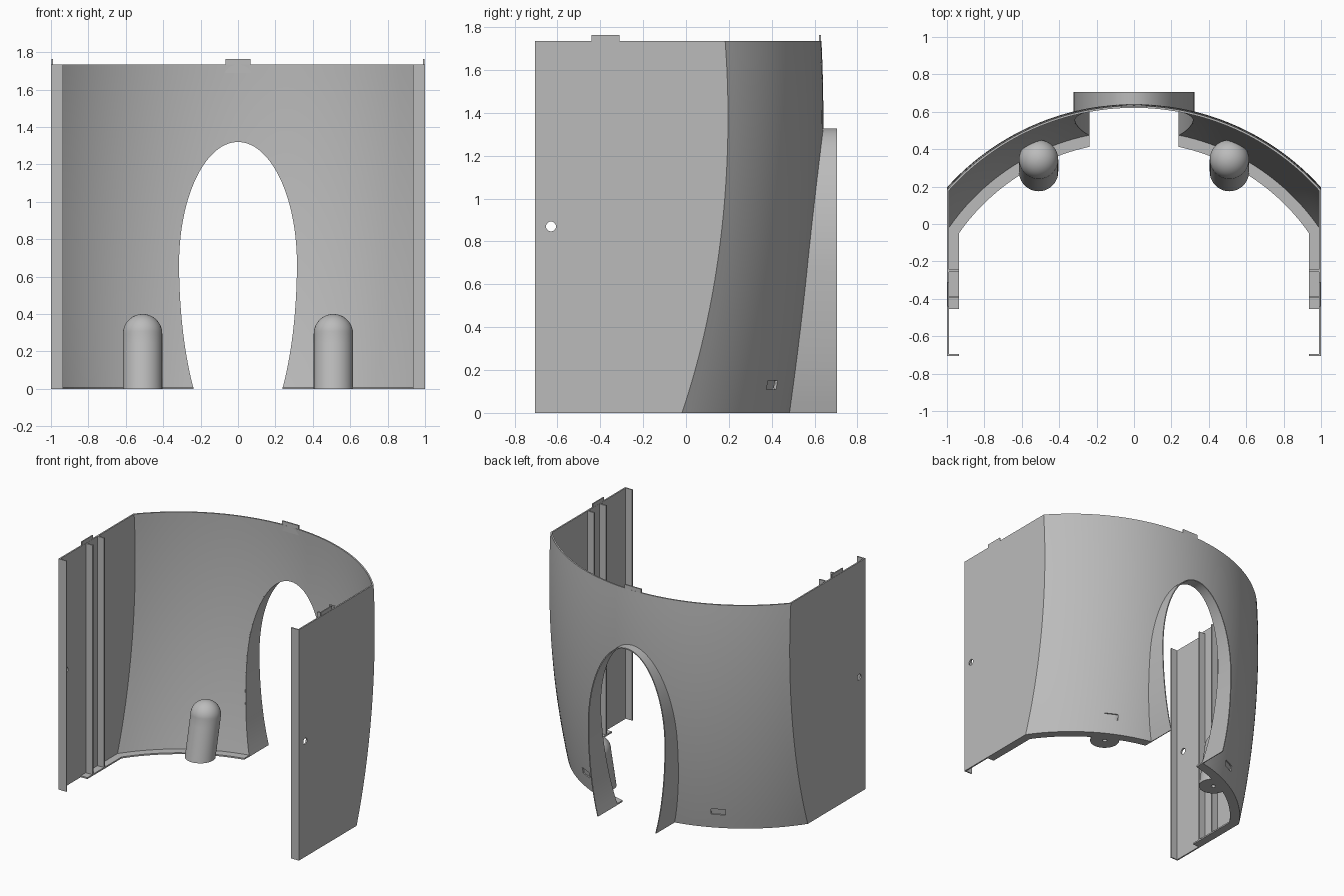
import bpy, bmesh
from math import sin, cos, pi, sqrt, asin, atan2, radians
from mathutils import Matrix

if "Cube" in bpy.data.objects:
    bpy.data.objects.remove(bpy.data.objects["Cube"])

grey = bpy.data.materials.new("light grey")
grey.use_nodes = True
COLOR = (0.5, 0.5, 0.5, 1)
grey.diffuse_color = COLOR
grey.node_tree.nodes["Principled BSDF"].inputs["Base Color"].default_value = COLOR

AXIS_Y = -0.705      # centre of the curved wall, also the front edge
HEIGHT = 1.735
THICK = 0.011


def radius(z):
    return 1.346 - 0.07 * (z - 1.38) ** 2


def wall_y(x, z, inset=0.0):
    return AXIS_Y + sqrt((radius(z) - inset) ** 2 - x * x)


def finish(name, bm):
    bmesh.ops.recalc_face_normals(bm, faces=bm.faces[:])
    mesh = bpy.data.meshes.new(name)
    bm.to_mesh(mesh)
    bm.free()
    mesh.materials.append(grey)
    ob = bpy.data.objects.new(name, mesh)
    bpy.context.collection.objects.link(ob)
    return ob


def activate(ob):
    bpy.ops.object.select_all(action='DESELECT')
    ob.select_set(True)
    bpy.context.view_layer.objects.active = ob


def smooth(ob):
    activate(ob)
    bpy.ops.object.shade_smooth_by_angle(angle=radians(30))


def sweep(name, sections):
    """Solid from a row of closed cross-sections with capped ends."""
    bm = bmesh.new()
    rows = [[bm.verts.new(p) for p in s] for s in sections]
    n = len(rows[0])
    for a, b in zip(rows, rows[1:]):
        for i in range(n):
            j = (i + 1) % n
            bm.faces.new((a[i], a[j], b[j], b[i]))
    bm.faces.new(rows[0])
    bm.faces.new(rows[-1])
    return finish(name, bm)


def box(name, x, y, z):
    corners = lambda h: [(x[0], y[0], h), (x[1], y[0], h), (x[1], y[1], h), (x[0], y[1], h)]
    return sweep(name, [corners(z[0]), corners(z[1])])


def cut(ob, cutter):
    mod = ob.modifiers.new("cut", 'BOOLEAN')
    mod.operation = 'DIFFERENCE'
    mod.solver = 'EXACT'
    mod.object = cutter
    activate(ob)
    bpy.ops.object.modifier_apply(modifier=mod.name)
    bpy.data.objects.remove(cutter)


def arch(low, grow):
    """Egg-shaped doorway outline as (x, z), right foot to left foot."""
    start = -asin((0.67 - low) / 1.02)
    pts = []
    for i in range(65):
        t = start + (pi - 2 * start) * i / 64
        tall = 0.65 + grow if sin(t) > 0 else 1.02
        pts.append(((0.315 + grow) * cos(t), 0.67 + tall * sin(t)))
    pts[0], pts[-1] = (pts[0][0], low), (pts[-1][0], low)
    return pts


# Shell: flat sides joined by a curved, bulging back
def plan(z, inset):
    half = 1 - inset
    r = radius(z) - inset
    a = asin(half / r)
    pts = [(half, AXIS_Y, z)]
    for i in range(49):
        t = a - 2 * a * i / 48
        pts.append((r * sin(t), AXIS_Y + r * cos(t), z))
    return pts + [(-half, AXIS_Y, z)]


levels = [HEIGHT * i / 28 for i in range(29)]
shell = sweep("shell_wall", [plan(z, 0) + plan(z, THICK)[::-1] for z in levels])

# Doorway opening, side screw holes and small rear slots
cut(shell, sweep("doorway_cutter", [[(x, y, z) for x, z in arch(-0.05, 0.004)] for y in (0.2, 0.9)]))
ring = [(0.023 * cos(i * pi / 12), 0.023 * sin(i * pi / 12)) for i in range(24)]
cut(shell, sweep("hole_cutter", [[(x, -0.63 + u, 0.87 + v) for u, v in ring] for x in (-1.5, 1.5)]))
for s in (1, -1):
    slot = box("slot_cutter", (-0.05, 0.05), (-0.04, 0.04), (-0.022, 0.022))
    y = wall_y(0.55, 0.13)
    slot.data.transform(Matrix.Translation((s * 0.55, y, 0.13))
                        @ Matrix.Rotation(-s * atan2(0.55, y - AXIS_Y), 4, 'Z'))
    cut(shell, slot)
smooth(shell)

# Doorway surround running from the wall to a flat rear edge
surround = []
for (xi, zi), (xo, zo) in zip(arch(0, 0), arch(0, 0.008)):
    surround.append([(xi, wall_y(xi, zi, THICK), zi), (xi, 0.705, zi),
                     (xo, 0.705, zo), (xo, wall_y(xo, zo, THICK), zo)])
smooth(sweep("doorway_surround", surround))

# Tab on the rear top edge
box("rear_tab", (-0.068, 0.068), (0.621, 0.631), (1.69, 1.763))

for s, side in ((1, "left"), (-1, "right")):
    # Front lip, inner ribs and top tab on each side wall
    edge = (s * 0.935, s * 0.995)
    box(side + "_front_lip", edge, (AXIS_Y, AXIS_Y + 0.009), (0, HEIGHT))
    for label, y in (("front", -0.39), ("rear", -0.25)):
        box(f"{side}_{label}_rib", edge, (y - 0.006, y + 0.006), (0, HEIGHT))
    box(side + "_top_tab", (s * 0.99, s * 0.998), (-0.44, -0.31), (1.69, 1.763))

    # Bottom flange following the wall
    def strip(xo, yo, xi, yi):
        return [(s * xo, yo, 0), (s * xi, yi, 0), (s * xi, yi, 0.011), (s * xo, yo, 0.011)]
    parts = [strip(0.995, -0.455, 0.935, -0.455)]
    for i in range(25):
        f = 1 - i / 24
        xo, xi = 0.238 + 0.757 * f, 0.238 + 0.697 * f
        parts.append(strip(xo, wall_y(xo, 0, 0.004), xi, wall_y(xi, 0, 0.07)))
    sweep(side + "_bottom_flange", parts)

    # Leaning round-topped post, trimmed where it meets the wall
    R, TOP = 0.105, 0.295
    profile = [(R, TOP * i / 6) for i in range(7)]
    profile += [(R * cos(i * pi / 24), TOP + R * sin(i * pi / 24)) for i in range(1, 12)]
    profile.append((0.002, TOP + R))
    rings = []
    for r, z in profile:
        mid = 0.28 + 0.065 * min(z, TOP) / TOP
        loop = []
        for k in range(40):
            t = 2 * pi * k / 40
            x = 0.51 + r * cos(t)
            loop.append((s * x, min(mid + r * sin(t), wall_y(x, z, 0.009)), z))
        rings.append(loop)
    post = sweep(side + "_post", rings)
    cut(post, sweep("post_hole_cutter", [[(s * 0.51 + 0.7 * u, 0.28 + 0.7 * v, z) for u, v in ring]
                                         for z in (-0.05, 0.06)]))
    smooth(post)
